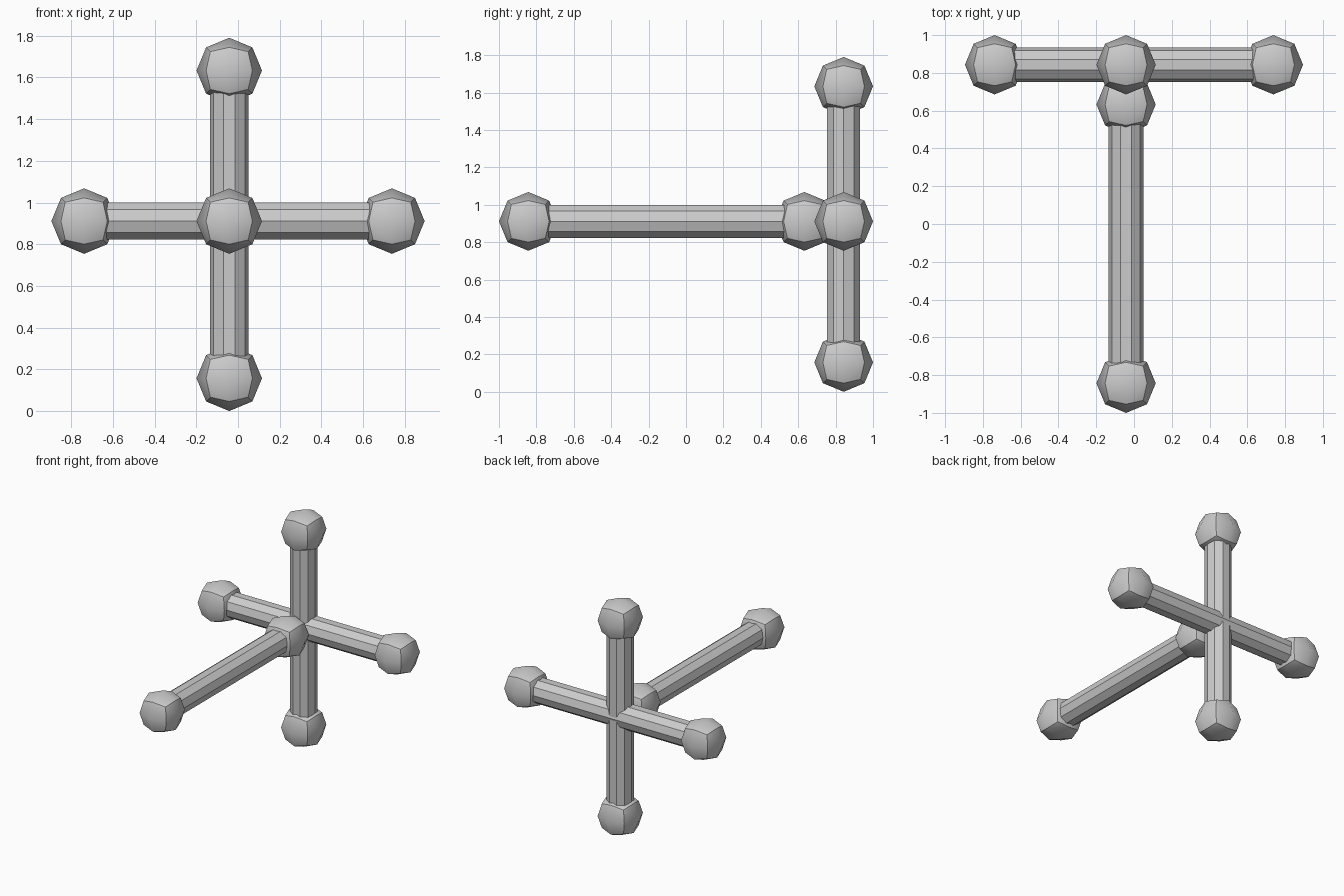
import bpy, bmesh
from math import radians, pi
from mathutils import Vector, Matrix

if "Cube" in bpy.data.objects:
    bpy.data.objects.remove(bpy.data.objects["Cube"])

BALL_R = 0.157    # end ball radius
BAR_R = 0.0925    # ten-sided bar radius
HALF = 0.738      # bar centre to ball centre


def make_object(name, bm):
    bmesh.ops.recalc_face_normals(bm, faces=bm.faces)
    mesh = bpy.data.meshes.new(name)
    bm.to_mesh(mesh)
    bm.free()
    obj = bpy.data.objects.new(name, mesh)
    bpy.context.collection.objects.link(obj)
    return obj


def add_ball(name, centre):
    # cube split once and pushed out to a sphere; cube edges stay sharp
    bm = bmesh.new()
    bmesh.ops.create_cube(bm, size=2)
    bmesh.ops.subdivide_edges(bm, edges=bm.edges[:], cuts=1, use_grid_fill=True)
    for v in bm.verts:
        v.co = v.co.normalized() * BALL_R + centre
    obj = make_object(name, bm)
    bpy.ops.object.select_all(action='DESELECT')
    obj.select_set(True)
    bpy.context.view_layer.objects.active = obj
    bpy.ops.object.shade_smooth_by_angle(angle=radians(42))


def add_bar(name, centre, rotation):
    # flat-sided bar whose ends sit inside the balls
    bm = bmesh.new()
    bmesh.ops.create_cone(bm, cap_ends=True, segments=10, radius1=BAR_R,
                          radius2=BAR_R, depth=2 * HALF)
    # put a corner on local x
    corner = max(bm.verts, key=lambda v: v.co.x).co
    turn = Vector((1, 0)).angle_signed(corner.xy)
    bm.transform(Matrix.Rotation(turn, 4, 'Z'))
    bm.transform(Matrix.Translation(centre) @ rotation)
    make_object(name, bm)


def add_rod(name, centre, axis, rotation):
    centre, axis = Vector(centre), Vector(axis)
    add_bar(name + "_bar", centre, rotation)
    for end, sign in (("start", -1), ("finish", 1)):
        add_ball(f"{name}_{end}_ball", centre + axis * HALF * sign)


# three ball-ended rods: upright, sideways and reaching forward
turn_z = Matrix.Rotation(pi / 2, 4, 'Z')
turn_x = Matrix.Rotation(pi / 2, 4, 'X')
add_rod("upright", (-0.042, 0.843, 0.895), (0, 0, 1), Matrix.Identity(4))
add_rod("crosswise", (0, 0.843, 0.911), (1, 0, 0), turn_z @ turn_x)
add_rod("forward", (-0.042, -0.105, 0.911), (0, 1, 0), turn_x)
